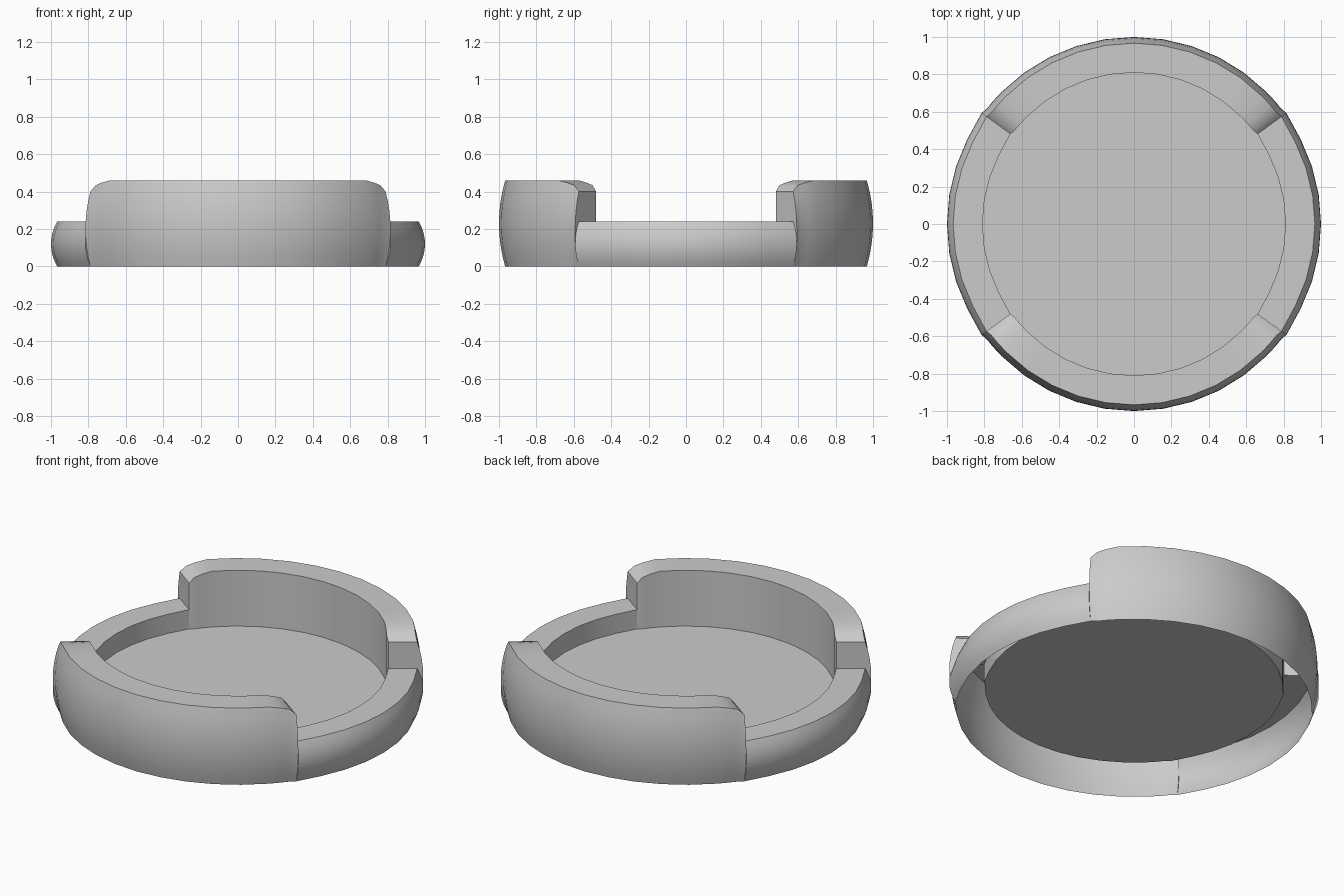
import bpy, bmesh, math

if "Cube" in bpy.data.objects:
    bpy.data.objects.remove(bpy.data.objects["Cube"])

R_IN, R_EDGE, BULGE, FLOOR_Z = 0.81, 0.967, 0.033, 0.125
LOW, HIGH = 0.24, 0.46
STEPS = 8  # points along the bulged outer wall

# Rim height around one quarter: low side, abrupt step, rounded shoulder, high side
quarter = [(a, LOW) for a in (0, 9, 18, 27, 36)]
quarter += [(36, 0.40), (38, 0.433), (41, 0.447), (45, HIGH)]
quarter += [(a, HIGH) for a in (54, 63, 72, 81, 90)]
half = quarter + [(180 - a, z) for a, z in reversed(quarter[:-1])]
ring = half[:-1] + [(a + 180, z) for a, z in half[:-1]]


def profile(top, corner):
    """Cross-section from floor edge, over the rim, down the outside."""
    grow = 0.008 if corner else 0.0
    pts = [(R_IN + grow, FLOOR_Z), (R_IN + grow, top)]
    for k in range(STEPS + 1):
        t = 1 - k / STEPS
        pts.append((R_EDGE + grow + BULGE * (1 - (2 * t - 1) ** 2), top * t))
    return pts


bm = bmesh.new()
columns = []
for a, top in ring:
    ang = math.radians(a)
    corner = abs(abs(90 - a % 180) - 54) < 0.1
    columns.append([bm.verts.new((r * math.cos(ang), r * math.sin(ang), z))
                    for r, z in profile(top, corner)])

# Wall skin, open underneath
for i, c in enumerate(columns):
    d = columns[(i + 1) % len(columns)]
    for j in range(len(c) - 1):
        bm.faces.new((c[j], c[j + 1], d[j + 1], d[j]))

# Floor disc
bm.faces.new([c[0] for c in columns])
bmesh.ops.remove_doubles(bm, verts=bm.verts, dist=0.0005)

mesh = bpy.data.meshes.new("round_tray")
bm.to_mesh(mesh)
bm.free()
tray = bpy.data.objects.new("round_tray", mesh)
bpy.context.collection.objects.link(tray)
bpy.context.view_layer.objects.active = tray
tray.select_set(True)
bpy.ops.object.shade_smooth_by_angle(angle=math.radians(30))
